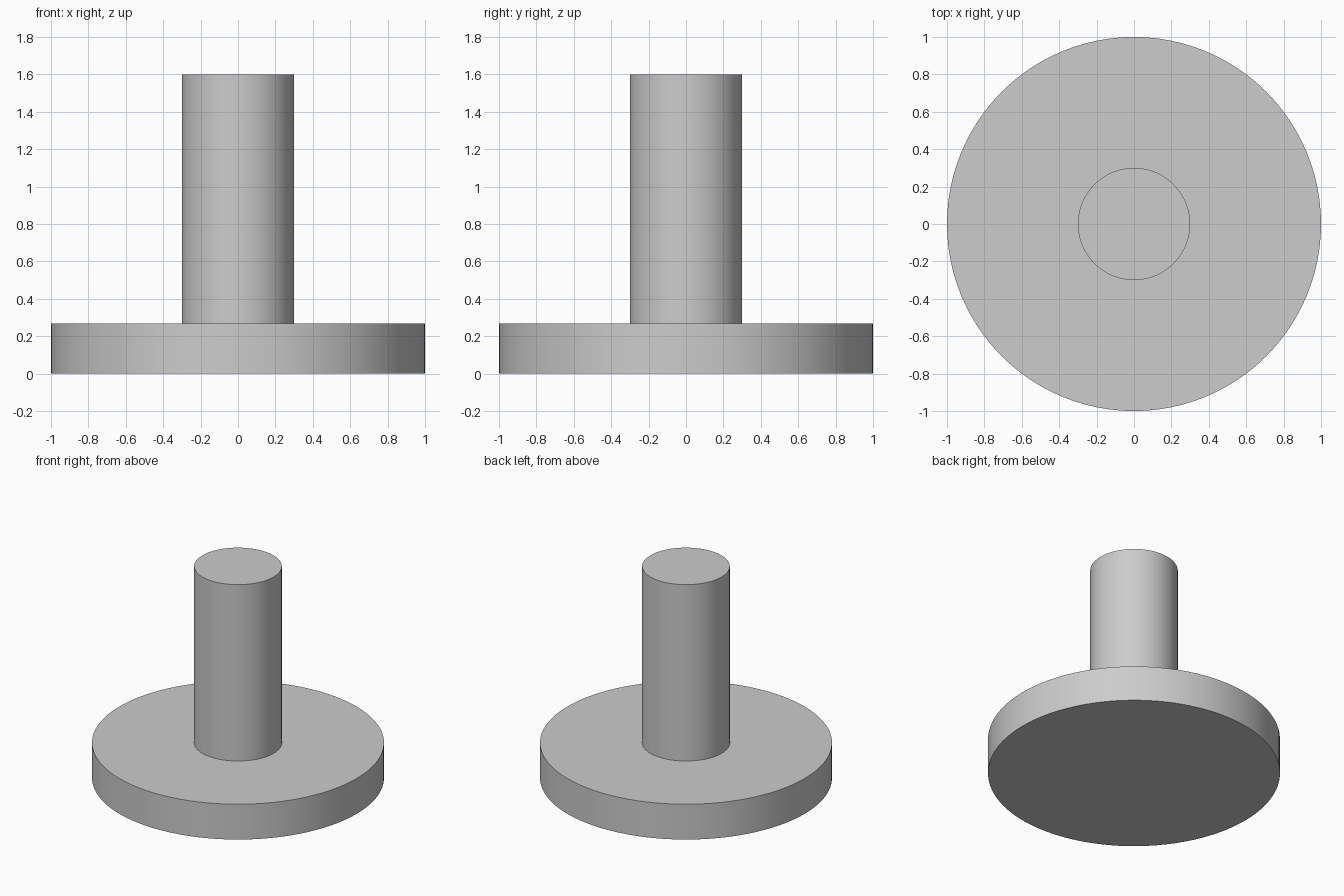
import bpy
import math

cube = bpy.data.objects.get("Cube")
if cube:
    bpy.data.objects.remove(cube, do_unlink=True)

# Single plain grey
GREY = (0.604, 0.604, 0.604, 1.0)
grey = bpy.data.materials.new("light grey")
grey.use_nodes = True
grey.diffuse_color = GREY
grey.node_tree.nodes["Principled BSDF"].inputs["Base Color"].default_value = GREY


def disc(name, radius, bottom, top):
    """Upright round solid between two heights, with crisp rims."""
    bpy.ops.mesh.primitive_cylinder_add(
        vertices=96, radius=radius, depth=top - bottom,
        location=(0, 0, (bottom + top) / 2))
    obj = bpy.context.object
    obj.name = name
    obj.data.materials.append(grey)
    bpy.ops.object.shade_smooth_by_angle(angle=math.radians(30))
    return obj


BASE_TOP = 0.267

# Wide round base
disc("base_flange", 1.0, 0.0, BASE_TOP)

# Central post standing on the base
disc("post", 0.3, BASE_TOP, 1.6)
